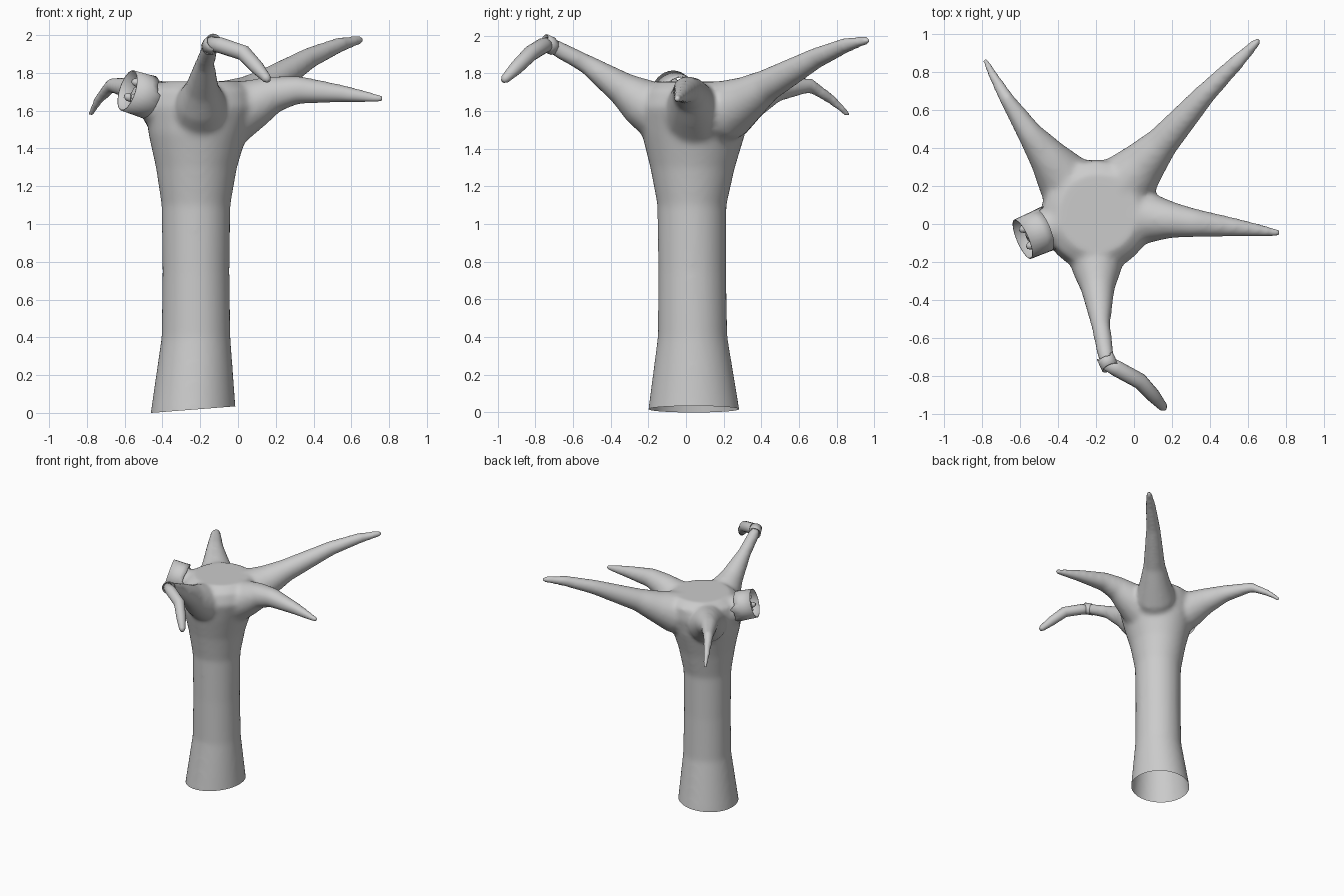
import bpy, bmesh, math, random
from mathutils import Vector

random.seed(4)
cube = bpy.data.objects.get("Cube")
if cube:
    bpy.data.objects.remove(cube)

grey = bpy.data.materials.new("plain grey")
grey.use_nodes = True
GREY = (0.6, 0.6, 0.6, 1)
grey.diffuse_color = GREY
grey.node_tree.nodes["Principled BSDF"].inputs["Base Color"].default_value = GREY


def finish(name, bm):
    mesh = bpy.data.meshes.new(name)
    bm.to_mesh(mesh)
    bm.free()
    mesh.materials.append(grey)
    obj = bpy.data.objects.new(name, mesh)
    bpy.context.collection.objects.link(obj)
    mesh.shade_smooth()
    return obj


def frame(axis):
    axis = axis.normalized()
    side = axis.cross(Vector((0, 0, 1)))
    side = side.normalized() if side.length > 0.01 else Vector((1, 0, 0))
    return side, axis.cross(side)


def bridge(bm, rings):
    n = len(rings[0])
    for low, high in zip(rings, rings[1:]):
        for i in range(n):
            j = (i + 1) % n
            bm.faces.new((low[i], low[j], high[j], high[i]))


def add_ring(bm, centre, u, v, ru, rv, n):
    return [bm.verts.new(centre + u * ru * math.cos(2 * math.pi * i / n)
                         + v * rv * math.sin(2 * math.pi * i / n)) for i in range(n)]


def add_limb(bm, path, n=16):
    """Closed tapering tube through (x, y, z, radius) points, rounded at its tip."""
    pts = [Vector(p[:3]) for p in path]
    radii = [p[3] for p in path]
    end = (pts[-1] - pts[-2]).normalized()
    pts.append(pts[-1] + end * radii[-1] * 0.8)
    radii.append(radii[-1] * 0.5)
    rings = []
    for i, p in enumerate(pts):
        u, v = frame(pts[min(i + 1, len(pts) - 1)] - pts[max(i - 1, 0)])
        rings.append(add_ring(bm, p, u, v, radii[i], radii[i], n))
    bridge(bm, rings)
    bm.faces.new(rings[0][::-1])
    bm.faces.new(rings[-1])


def add_trunk(bm, sections, n=32):
    """Closed column from (z, x min, x max, y min, y max) sections."""
    rings = []
    for z, x0, x1, y0, y1 in sections:
        rings.append(add_ring(bm, Vector(((x0 + x1) / 2, (y0 + y1) / 2, z)),
                              Vector((1, 0, 0)), Vector((0, 1, 0)),
                              (x1 - x0) / 2, (y1 - y0) / 2, n))
    bridge(bm, rings)
    bm.faces.new(rings[0][::-1])
    bm.faces.new(rings[-1])


# Arm, palm and the four whole fingers, fused into one skin
bm = bmesh.new()
add_trunk(bm, [
    (-0.20, -0.49, 0.01, -0.22, 0.31),
    (0.02, -0.46, -0.012, -0.20, 0.283),
    (0.40, -0.405, -0.04, -0.15, 0.22),
    (0.75, -0.40, -0.045, -0.148, 0.213),
    (1.10, -0.405, -0.04, -0.152, 0.215),
    (1.30, -0.435, -0.005, -0.19, 0.26),
    (1.48, -0.475, 0.05, -0.235, 0.315),
    (1.62, -0.49, 0.10, -0.25, 0.34),
    (1.71, -0.47, 0.08, -0.22, 0.33),
    (1.755, -0.40, 0.02, -0.16, 0.27)])
HUB = (-0.2, 0.05, 1.54, 0.18)
fingers = [
    [HUB, (-0.02, 0.04, 1.59, 0.17), (0.1, 0.03, 1.645, 0.128), (0.2, 0.02, 1.69, 0.096),
     (0.32, 0.005, 1.71, 0.076), (0.55, -0.02, 1.69, 0.048), (0.76, -0.047, 1.663, 0.022)],
    [HUB, (-0.03, 0.23, 1.61, 0.16), (0.06, 0.33, 1.67, 0.12), (0.15, 0.43, 1.735, 0.088),
     (0.38, 0.69, 1.88, 0.057), (0.54, 0.85, 1.95, 0.042), (0.65, 0.96, 1.975, 0.025)],
    [HUB, (-0.37, 0.24, 1.6, 0.15), (-0.45, 0.35, 1.665, 0.105), (-0.55, 0.48, 1.715, 0.067),
     (-0.67, 0.66, 1.735, 0.04), (-0.74, 0.78, 1.655, 0.028), (-0.78, 0.86, 1.58, 0.019)],
    [HUB, (-0.2, -0.13, 1.58, 0.16), (-0.195, -0.24, 1.65, 0.13), (-0.19, -0.34, 1.72, 0.09),
     (-0.175, -0.53, 1.85, 0.052), (-0.145, -0.71, 1.945, 0.044)],
    [HUB, (-0.36, 0.01, 1.6, 0.16), (-0.44, -0.02, 1.645, 0.115), (-0.49, -0.045, 1.665, 0.095)],
]
for path in fingers:
    add_limb(bm, path)
arm = finish("arm_and_fingers", bm)
remesh = arm.modifiers.new("fuse", 'REMESH')
remesh.mode = 'VOXEL'
remesh.voxel_size = 0.015
remesh.use_smooth_shade = True
smooth = arm.modifiers.new("soften", 'SMOOTH')
smooth.factor = 0.5
smooth.iterations = 14
depsgraph = bpy.context.evaluated_depsgraph_get()
fused = bpy.data.meshes.new_from_object(arm.evaluated_get(depsgraph))
arm.modifiers.clear()
arm.data = fused

# Slanted open cut at the base of the arm
bm = bmesh.new()
bm.from_mesh(fused)
bmesh.ops.bisect_plane(bm, geom=bm.verts[:] + bm.edges[:] + bm.faces[:],
                       plane_co=(-0.46, 0, 0), plane_no=(0.035, 0, -0.45), clear_outer=True)
bm.to_mesh(fused)
bm.free()
if not fused.materials:
    fused.materials.append(grey)
fused.shade_smooth()

# Broken end of the front finger
bm = bmesh.new()
add_limb(bm, [(-0.15, -0.725, 1.955, 0.038), (-0.09, -0.76, 1.945, 0.042),
              (0.03, -0.825, 1.905, 0.042), (0.1, -0.9, 1.83, 0.037), (0.152, -0.96, 1.77, 0.024)])
finish("front_fingertip", bm)


def ragged_sleeve(name, start, end, r0, r1, ragged, n=28):
    """Thin open tube with an uneven torn edge at its start."""
    start, end = Vector(start), Vector(end)
    u, v = frame(end - start)
    bm = bmesh.new()
    rings = [add_ring(bm, start.lerp(end, t), u, v, r0 + (r1 - r0) * t, r0 + (r1 - r0) * t, n)
             for t in (0, 0.5, 1)]
    bridge(bm, rings)
    step = 0
    for i, vert in enumerate(rings[0]):
        if i % 3 == 0:
            step = random.uniform(0, ragged)
        vert.co += (end - start) * step
    obj = finish(name, bm)
    solid = obj.modifiers.new("thickness", 'SOLIDIFY')
    solid.thickness = 0.006
    bpy.context.view_layer.objects.active = obj
    obj.select_set(True)
    bpy.ops.object.shade_smooth_by_angle(angle=math.radians(40))
    obj.select_set(False)


# Torn skin at the break, and the hollow stump of the missing finger
ragged_sleeve("finger_break_skin", (-0.155, -0.69, 1.935), (-0.125, -0.755, 1.965), 0.046, 0.046, 0.4)
RIM = Vector((-0.585, -0.08, 1.707))
AXIS = Vector((-0.88, -0.38, 0.28)).normalized()
ragged_sleeve("stump_skin", RIM - AXIS * 0.18, RIM, 0.118, 0.112, 0.35)

# Bone ends inside the stump
side, up = frame(AXIS)
for k in range(3):
    angle = 2 * math.pi * k / 3 + 0.5
    spot = RIM + (side * math.cos(angle) + up * math.sin(angle)) * 0.055
    bm = bmesh.new()
    add_limb(bm, [(*(spot - AXIS * 0.12), 0.022), (*(spot - AXIS * 0.03), 0.022)], 8)
    finish("stump_bone_%d" % (k + 1), bm)
